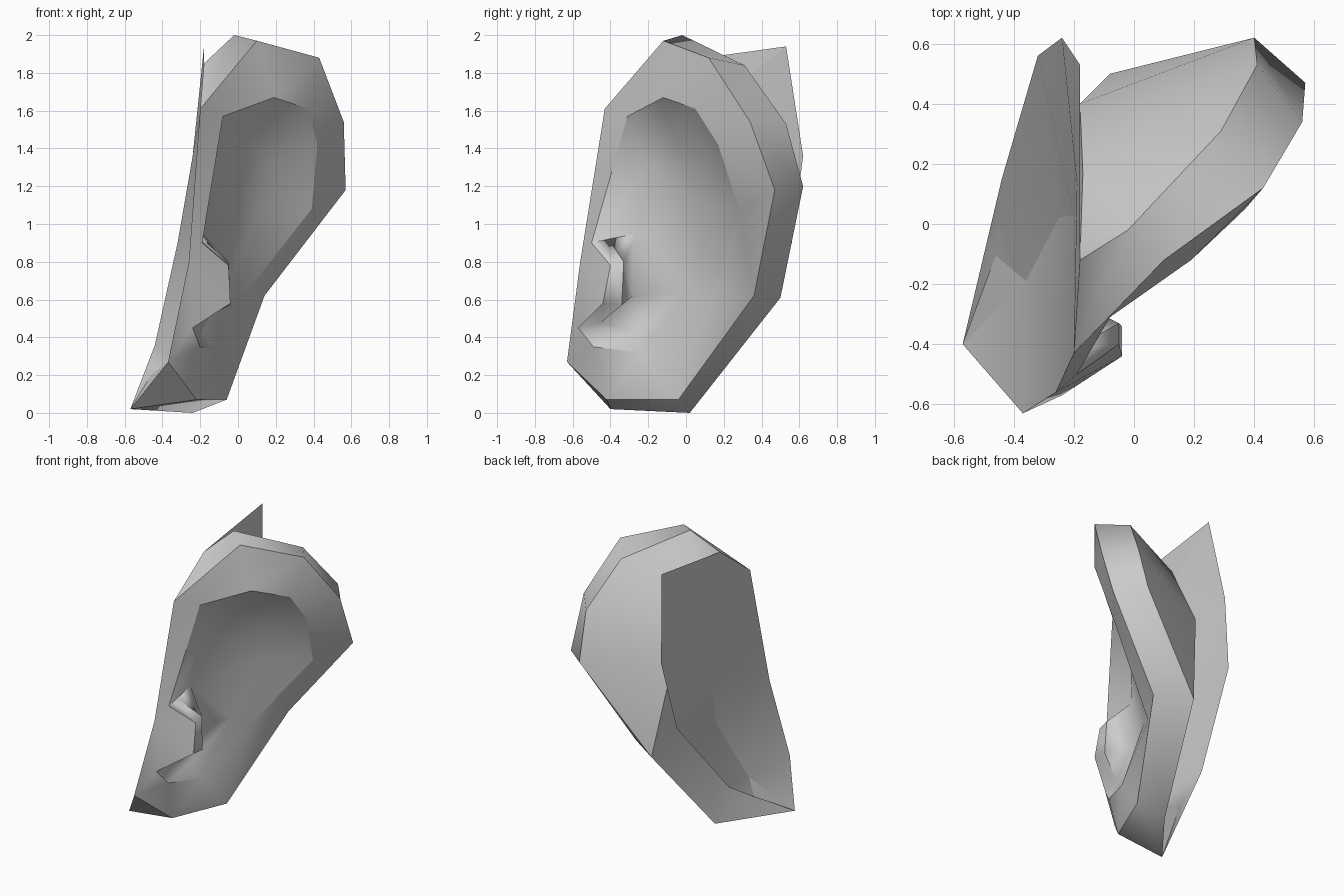
import bpy, bmesh
from mathutils import Vector

if "Cube" in bpy.data.objects:
    bpy.data.objects.remove(bpy.data.objects["Cube"])

bm = bmesh.new()


def loop(*pts):
    return [bm.verts.new(p) for p in pts]


def face(*vs):
    vs = list(dict.fromkeys(vs))
    if len(vs) > 2 and not any(set(f.verts) == set(vs) for f in vs[0].link_faces):
        bm.faces.new(vs)


def strip(a, b):
    """Triangulate between two rows, always taking the shorter diagonal."""
    i = j = 0
    while i < len(a) - 1 or j < len(b) - 1:
        da = (a[i + 1].co - b[j].co).length if i < len(a) - 1 else 99
        db = (a[i].co - b[j + 1].co).length if j < len(b) - 1 else 99
        if da <= db:
            face(a[i], a[i + 1], b[j])
            i += 1
        else:
            face(a[i], b[j + 1], b[j])
            j += 1


def crease(*vs):
    """Keep the shading sharp along a row of vertices."""
    for a, b in zip(vs, vs[1:]):
        e = bm.edges.get((a, b))
        if e:
            e.smooth = False


# outer rim facing forward, from the top, down the back, to the lobe
rim = loop((.10, -.12, 1.97), (.43, .12, 1.88), (.56, .34, 1.54), (.57, .47, 1.18),
           (.14, .36, .62), (-.06, -.04, .07), (-.22, -.42, .07))
# front edge against the head, from the lobe up
front = loop((-.37, -.63, .27), (-.26, -.56, .80), (-.20, -.43, 1.61))
top = loop((-.18, -.12, 1.85))[0]
# rear border of the rim
back = loop((-.02, -.02, 2.0), (.29, .31, 1.84), (.41, .53, 1.53), (.40, .62, 1.20),
            (-.08, .50, .61), (-.24, .02, .0))
# opening of the hollow, ending with the small front flap
opening = loop((.19, -.12, 1.67), (.37, .05, 1.61), (.42, .17, 1.42), (.39, .28, 1.08),
               (.0, .14, .58), (-.11, -.25, .32), (-.20, -.49, .35), (-.24, -.57, .45),
               (-.04, -.44, .58), (-.05, -.40, .78), (-.19, -.50, .90), (-.08, -.31, 1.57))
# inner side of the flap
flap = loop((-.23, -.45, .48), (-.04, -.34, .57), (-.05, -.33, .80), (-.19, -.41, .92))
# floor of the hollow
floor = loop((.02, -.07, 1.46), (.17, .11, 1.32), (.12, .13, 1.08), (-.07, .02, .65),
             (-.19, -.25, .42), (-.20, -.28, .62), (-.19, -.26, .95), (-.13, -.20, 1.30))
# ridge on the back of the ear, next to the flare
ridge = loop((-.17, .17, 1.735), (-.18, .40, 1.28))
# flared rear border on the head
flare = loop((-.18, .53, 1.94), (-.24, .62, 1.36), (-.32, .56, .90), (-.44, .15, .36),
             (-.57, -.40, .02))
# valley where the flare meets the panel on the head side
valley = loop((-.19, .137, 1.63), (-.20, .03, 1.16), (-.25, .02, .71), (-.36, -.19, .28),
              (-.46, -.105, .20))

# front face between rim and opening
strip(rim[:6], opening[:6])
strip([rim[5], rim[6], front[0]], opening[5:8])
strip(front, opening[7:])
strip([front[2], rim[0]], [opening[11], opening[0]])

# rim thickness, top and lobe underside
for k in range(5):
    face(rim[k], rim[k + 1], back[k + 1], back[k])
face(front[2], rim[0], back[0], top)
face(rim[5], rim[6], flare[4], back[5])
face(rim[6], front[0], flare[4])

# hollow: flap thickness, walls and floor
strip(opening[7:11], flap)
strip(opening[:6], floor[:5])
strip([opening[5], opening[6], opening[7], flap[0]], [floor[4]])
strip(flap + [opening[10], opening[11]], floor[4:])
strip([opening[11], opening[0]], [floor[7], floor[0]])
strip(floor[:5], [floor[0], floor[7], floor[6], floor[5], floor[4]])

# back of the ear, turning in behind the ridge
face(top, back[0], ridge[0])
face(back[0], back[1], ridge[0])
strip(back[1:5], ridge)
strip([ridge[0], ridge[1], back[4], back[5]], valley[:4])
face(top, ridge[0], valley[0])
face(back[5], valley[3], flare[4])

# flare from the valley out to the head
face(top, valley[0], flare[0])
strip(valley + [flare[4]], flare)

# flat panel on the head side
strip([top, front[2], front[1], front[0], flare[4]], valley + [flare[4]])

bmesh.ops.recalc_face_normals(bm, faces=bm.faces[:])
for f in bm.faces:
    f.smooth = True
crease(*rim, front[0], front[1], front[2], rim[0])
crease(*back, flare[4])
crease(front[2], top, back[0])
crease(rim[6], flare[4], front[0])
crease(*opening[5:], *opening[:5])
crease(*flap)
crease(top, flare[0], valley[0])
crease(top, *valley, flare[4])
crease(top, *ridge, back[4])

mesh = bpy.data.meshes.new("ear")
bm.to_mesh(mesh)
bm.free()
ear = bpy.data.objects.new("ear", mesh)
bpy.context.collection.objects.link(ear)

grey = bpy.data.materials.new("light grey")
grey.diffuse_color = (.6, .6, .6, 1)
grey.use_nodes = True
grey.node_tree.nodes["Principled BSDF"].inputs["Base Color"].default_value = grey.diffuse_color
mesh.materials.append(grey)
